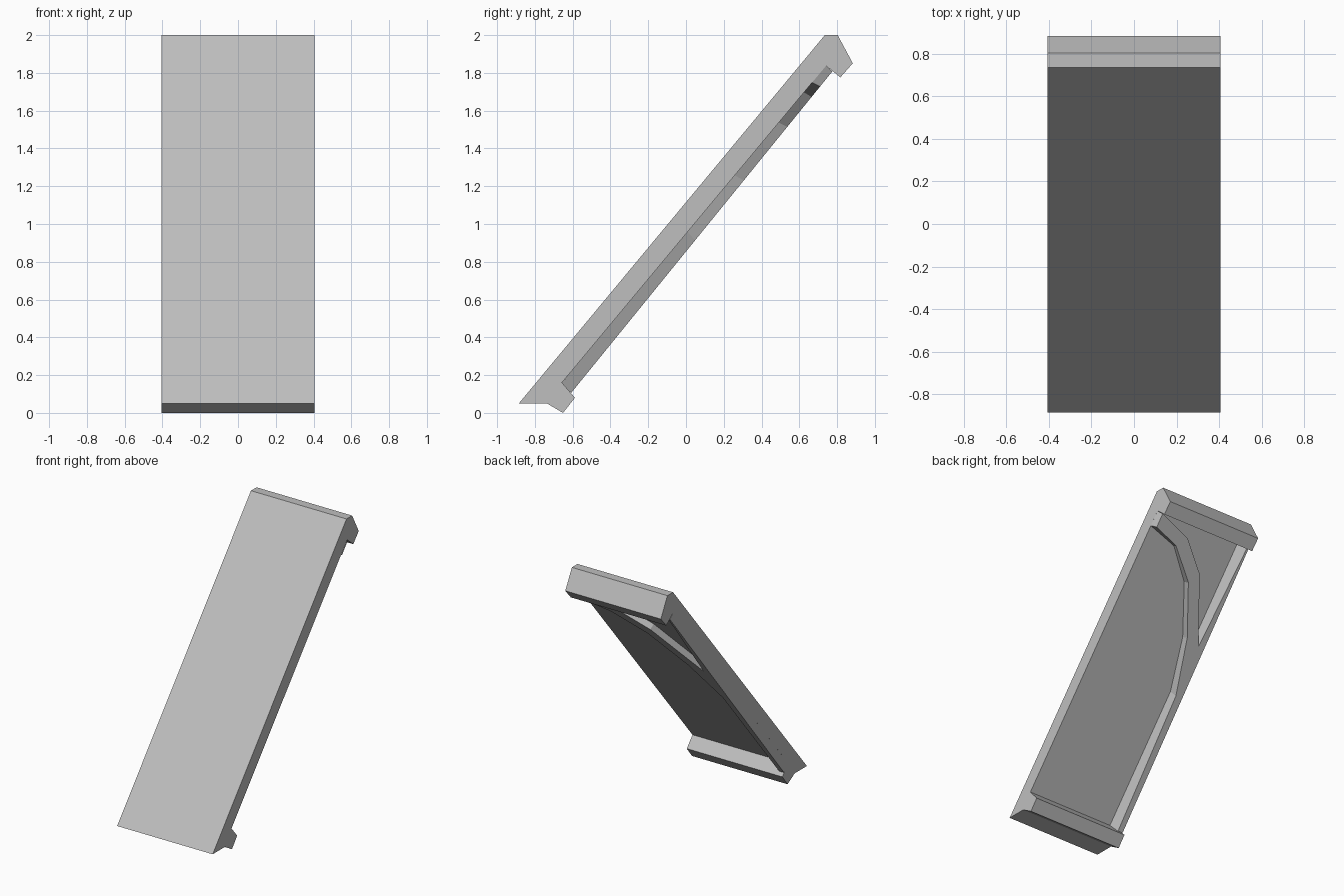
import bpy, bmesh
from mathutils import Vector

cube = bpy.data.objects.get("Cube")
if cube:
    bpy.data.objects.remove(cube, do_unlink=True)

HALF = 0.405
FOOT = Vector((0, -0.885, 0.05))      # lower front edge of the sloping panel
ALONG = Vector((0, 0.64, 0.768))      # up the slope
DEPTH = Vector((0, 0.768, -0.64))     # through the panel towards the back

grey = bpy.data.materials.new("plain_grey")
grey.use_nodes = True
grey.diffuse_color = (0.52, 0.52, 0.52, 1)
grey.node_tree.nodes["Principled BSDF"].inputs["Base Color"].default_value = (0.52, 0.52, 0.52, 1)


def loft(name, start, end):
    """Solid between two matching outlines."""
    bm = bmesh.new()
    a = [bm.verts.new(p) for p in start]
    b = [bm.verts.new(p) for p in end]
    bm.faces.new(a)
    bm.faces.new(b[::-1])
    for i in range(len(a)):
        j = (i + 1) % len(a)
        bm.faces.new((a[j], a[i], b[i], b[j]))
    bmesh.ops.recalc_face_normals(bm, faces=bm.faces)
    mesh = bpy.data.meshes.new(name)
    bm.to_mesh(mesh)
    bm.free()
    mesh.materials.append(grey)
    obj = bpy.data.objects.new(name, mesh)
    bpy.context.collection.objects.link(obj)
    return obj


# Sloping panel with a hooked lip at both ends: side profile (y, z)
profile = [(-0.885, 0.05), (0.735, 2.0), (0.803, 2.0), (0.883, 1.851),
           (0.817, 1.776), (0.742, 1.838), (-0.657, 0.16), (-0.588, 0.08),
           (-0.651, 0.0), (-0.736, 0.05)]
loft("panel", [(-HALF, y, z) for y, z in profile], [(HALF, y, z) for y, z in profile])


# Rail along one edge with a brace curving to the far top corner:
# (distance from left edge, distance up the slope)
root = [(.734, .22), (.734, 1.27), (.638, 1.66), (.457, 2.023), (.249, 2.232),
        (0, 2.3), (0, 2.414), (.3, 2.32), (.517, 2.12), (.734, 1.64),
        (.734, 2.414), (.81, 2.414), (.81, .22)]
crest = [(.768, .22), (.752, 1.26), (.64, 1.67), (.457, 2.035), (.235, 2.24),
         (.02, 2.31), (.02, 2.414), (.3, 2.32), (.517, 2.12), (.758, 1.64),
         (.795, 2.414), (.81, 2.414), (.81, .22)]


def on_back(across, up, depth):
    return FOOT + Vector((HALF - across, 0, 0)) + ALONG * up + DEPTH * depth


loft("curved_brace", [on_back(s, u, 0.105) for s, u in root],
     [on_back(s, u, 0.18 - 0.0125 * u) for s, u in crest])
